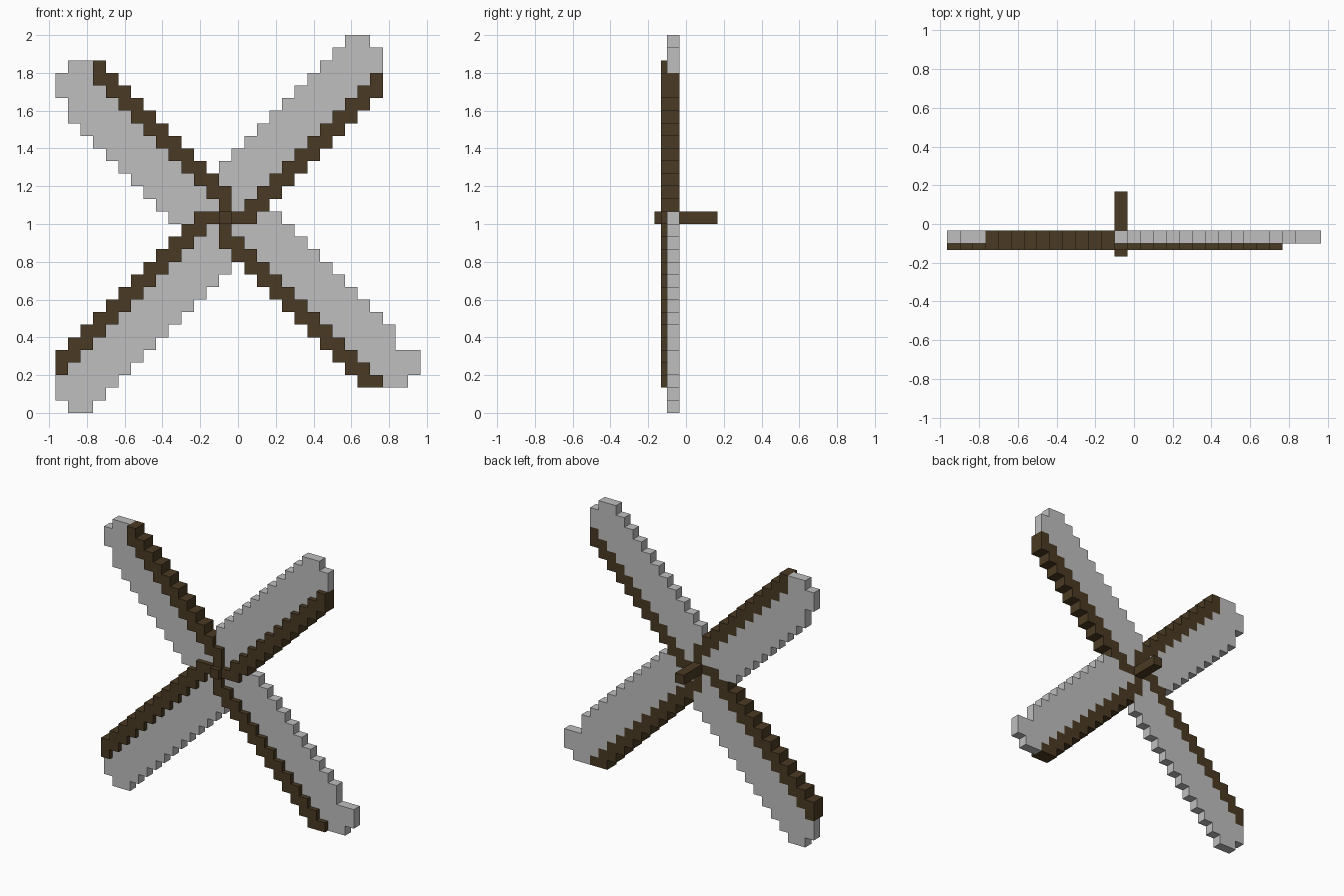
import bpy, bmesh, math

old = bpy.data.objects.get("Cube")
if old:
    bpy.data.objects.remove(old, do_unlink=True)

S = 1 / 15              # size of one block
X0 = -14.5 * S          # left edge of block column 0
HUB = (13, 15)          # column and row of the axle


def make_material(name, rgb):
    mat = bpy.data.materials.new(name)
    mat.use_nodes = True
    mat.diffuse_color = (*rgb, 1)
    mat.node_tree.nodes["Principled BSDF"].inputs["Base Color"].default_value = (*rgb, 1)
    return mat


WOOD = make_material("dark wood", (0.069, 0.042, 0.017))
CLOTH = make_material("pale grey cloth", (0.52, 0.52, 0.52))


def make_part(name, cells, y0, y1, mat, hidden=frozenset()):
    """Extrude a set of grid cells from y0 to y1; no sides against hidden cells."""
    bm = bmesh.new()

    def quad(*pts):
        bm.faces.new([bm.verts.new(p) for p in pts])

    for i, k in sorted(cells):
        a, b, c, d = X0 + i * S, X0 + (i + 1) * S, k * S, (k + 1) * S
        quad((a, y0, c), (b, y0, c), (b, y0, d), (a, y0, d))
        quad((a, y1, c), (a, y1, d), (b, y1, d), (b, y1, c))
        edges = {(0, -1): (a, c, b, c), (1, 0): (b, c, b, d),
                 (0, 1): (b, d, a, d), (-1, 0): (a, d, a, c)}
        for (di, dk), (xa, za, xb, zb) in edges.items():
            n = (i + di, k + dk)
            if n not in cells and n not in hidden:
                quad((xa, y0, za), (xa, y1, za), (xb, y1, zb), (xb, y0, zb))
    bmesh.ops.remove_doubles(bm, verts=bm.verts[:], dist=1e-4)
    bmesh.ops.recalc_face_normals(bm, faces=bm.faces[:])
    bmesh.ops.dissolve_limit(bm, angle_limit=math.radians(1),
                             verts=bm.verts[:], edges=bm.edges[:])
    mesh = bpy.data.meshes.new(name)
    bm.to_mesh(mesh)
    bm.free()
    mesh.materials.append(mat)
    obj = bpy.data.objects.new(name, mesh)
    bpy.context.collection.objects.link(obj)


def diagonal(slope, start, width, box, cut):
    """Stepped diagonal band, clipped to a box of columns and rows."""
    i0, i1, k0, k1 = box
    return {(i, k) for k in range(k0, k1 + 1)
            for i in range(slope * k + start, slope * k + start + width)
            if i0 <= i <= i1} - cut


# name: slope, spar start, sail start, clip box, trimmed corners, spar cell given to sail
ARMS = {
    "upper_left": (1, -1, -6, (13, 25, 15, 29), {(25, 29)}, set()),
    "upper_right": (-1, 29, 24, (0, 13, 15, 27), {(0, 27), (0, 24)}, {(2, 27)}),
    "lower_right": (1, -4, -2, (0, 13, 0, 15), {(0, 0)}, set()),
    "lower_left": (-1, 26, 28, (13, 28, 2, 15), {(28, 2), (27, 5)}, set()),
}

spars, sails = {}, {}
for name, (slope, spar, sail, box, cut, swap) in ARMS.items():
    spars[name] = diagonal(slope, spar, 2, box, cut | swap | {HUB})
    sails[name] = diagonal(slope, sail, 5, box, cut) | swap
wood = set().union({HUB}, *spars.values())

# Thick wooden spars with thinner cloth sails beside them
for name in ARMS:
    make_part(name + "_spar", spars[name], -2 * S, -S / 2, WOOD)
    make_part(name + "_sail", sails[name] - wood, -1.5 * S, -S / 2, CLOTH, wood)

# Axle through the middle
make_part("axle", {HUB}, -2.5 * S, 2.5 * S, WOOD)
